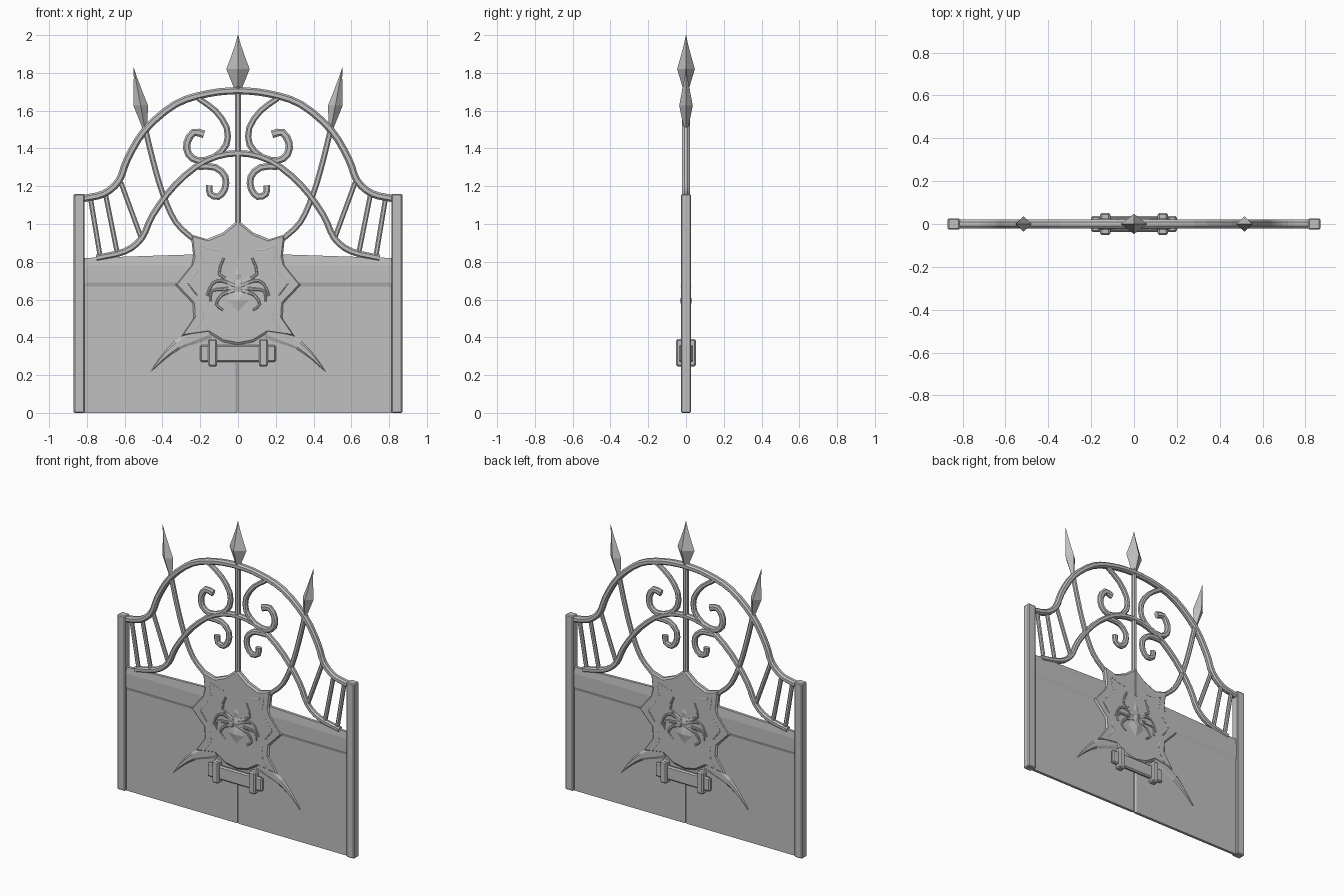
import bpy, bmesh
from mathutils import Vector

if "Cube" in bpy.data.objects:
    bpy.data.objects.remove(bpy.data.objects["Cube"], do_unlink=True)

iron = bpy.data.materials.new("grey iron")
iron.use_nodes = True
GREY = (0.53, 0.53, 0.53, 1)
iron.diffuse_color = GREY
iron.node_tree.nodes["Principled BSDF"].inputs["Base Color"].default_value = GREY


def finish(name, bm):
    bmesh.ops.recalc_face_normals(bm, faces=bm.faces)
    mesh = bpy.data.meshes.new(name)
    bm.to_mesh(mesh)
    bm.free()
    mesh.materials.append(iron)
    obj = bpy.data.objects.new(name, mesh)
    bpy.context.collection.objects.link(obj)
    return obj


def loft(name, rings):
    """Skin a list of equal vertex rings and cap both ends."""
    bm = bmesh.new()
    vs = [[bm.verts.new(p) for p in ring] for ring in rings]
    n = len(vs[0])
    for a, b in zip(vs, vs[1:]):
        for i in range(n):
            j = (i + 1) % n
            bm.faces.new((a[i], a[j], b[j], b[i]))
    bm.faces.new(vs[0])
    bm.faces.new(vs[-1])
    return finish(name, bm)


def box(name, x0, x1, y0, y1, z0, z1, bevel=0.0):
    rings = [[(x0, y0, z), (x1, y0, z), (x1, y1, z), (x0, y1, z)] for z in (z0, z1)]
    obj = loft(name, rings)
    if bevel:
        mod = obj.modifiers.new("bevel", "BEVEL")
        mod.width, mod.segments = bevel, 1
    return obj


def slab(name, outline, depth, chamfer=1.0):
    """Flat plate with an outline in x-z and slightly shrunken faces."""
    cx = sum(p[0] for p in outline) / len(outline)
    cz = sum(p[1] for p in outline) / len(outline)
    rings = []
    for y, k in ((-depth, chamfer), (-depth * 0.5, 1), (depth * 0.5, 1), (depth, chamfer)):
        rings.append([(cx + (x - cx) * k, y, cz + (z - cz) * k) for x, z in outline])
    return loft(name, rings)


def spline(points, steps):
    """Catmull-Rom resampling."""
    p = [Vector(q) for q in points]
    p = [2 * p[0] - p[1]] + p + [2 * p[-1] - p[-2]]
    out = []
    for a, b, c, d in zip(p, p[1:], p[2:], p[3:]):
        for i in range(steps):
            t = i / steps
            out.append(0.5 * (2 * b + (c - a) * t + (2 * a - 5 * b + 4 * c - d) * t * t
                              + (3 * b - a - 3 * c + d) * t ** 3))
    return out + [p[-2]]


def sweep(name, points, w0, w1, depth, steps=1, y=0.0):
    """Chamfered iron bar along an x-z path, tapering from w0 to w1."""
    path = spline(points, steps)
    section = [(1, -.45), (.5, -1), (-.5, -1), (-1, -.45), (-1, .45), (-.5, 1), (.5, 1), (1, .45)]
    rings = []
    for i, p in enumerate(path):
        t = (path[min(i + 1, len(path) - 1)] - path[max(i - 1, 0)]).normalized()
        f = i / (len(path) - 1)
        w = w0 + (w1 - w0) * f
        rings.append([(p.x - t.y * w * u, y + depth * v, p.y + t.x * w * u) for u, v in section])
    return loft(name, rings)


def spear(name, base, tip, half, depth):
    """Four-sided spear head with a narrow neck."""
    a, b = Vector(base), Vector(tip)
    rings = []
    for f, k in ((0, .28), (.12, .4), (.42, 1), (.62, .62), (.85, .22), (1, .02)):
        c = a.lerp(b, f)
        rings.append([(c.x + half * k * u, depth * k * v, c.y)
                      for u, v in ((1, 0), (0, 1), (-1, 0), (0, -1))])
    return loft(name, rings)


def flip(points, s):
    return [(x * s, z) for x, z in points]


def whole(half):
    return half + [(-x, z) for x, z in half[-2::-1]]


SIDES = (("left", 1), ("right", -1))
FACES = (("front", -1), ("back", 1))

# Arched rails, listed from the post to the crown
outer = [(-.82, 1.135), (-.71, 1.16), (-.63, 1.23), (-.585, 1.345), (-.49, 1.5),
         (-.33, 1.635), (-.16, 1.69), (0, 1.705)]
inner = [(-.75, .82), (-.6, .855), (-.51, .925), (-.45, 1.05), (-.33, 1.21),
         (-.17, 1.335), (0, 1.375)]
sweep("outer_arch", whole(outer), .019, .019, .02, 3)
sweep("inner_arch", whole(inner), .017, .017, .017, 3)

# Centre bar and spear
sweep("centre_bar", [(0, .98), (0, 1.74)], .016, .016, .015)
spear("centre_spear", (0, 1.69), (0, 2), .062, .047)

# Path shapes for the scrolls, stems and the spokes beside the posts
stem = [(.23, .915), (.33, 1.01), (.4, 1.165), (.45, 1.335), (.49, 1.5)]
upper_scroll = [(.21, 1.665), (.12, 1.6), (.06, 1.51), (.062, 1.42), (.125, 1.355),
                (.21, 1.335), (.262, 1.37), (.27, 1.43), (.235, 1.485), (.18, 1.475)]
lower_scroll = [(.21, 1.305), (.12, 1.3), (.068, 1.25), (.07, 1.185), (.105, 1.145),
                (.148, 1.16), (.152, 1.205)]
spokes = [[(.78, 1.13), (.73, .83)], [(.7, 1.15), (.64, .85)], [(.62, 1.22), (.51, .92)]]
horn = [(.16, .44), (.24, .4), (.32, .36), (.4, .29), (.465, .215)]

for side, s in SIDES:
    x0, x1 = sorted((s * .812, s * .87))
    box(side + "_post", x0, x1, -.026, .026, 0, 1.16, .006)
    sweep(side + "_stem", flip(stem, s), .015, .015, .014, 3)
    spear(side + "_spear", (s * .488, 1.48), (s * .553, 1.83), .039, .036)
    sweep(side + "_upper_scroll", flip(upper_scroll, s), .015, .021, .015, 2)
    sweep(side + "_lower_scroll", flip(lower_scroll, s), .018, .018, .014, 2)
    for i, spoke in enumerate(spokes):
        sweep(f"{side}_spoke_{i}", flip(spoke, s), .013, .013, .011)
    # Door leaf, chamfered along the centre gap
    rings = [[(s * .815, -.009, z), (s * .012, -.009, z), (s * .002, -.003, z),
              (s * .002, .003, z), (s * .012, .009, z), (s * .815, .009, z)] for z in (0, .8)]
    loft(side + "_leaf", rings)
    # Top rail with a sloped upper edge, and the thin moulding below it
    rings = []
    for x, top in ((.815, .82), (.2, .84)):
        rings.append([(s * x, -.015, .69), (s * x, -.015, .78), (s * x, -.009, top),
                      (s * x, .009, top), (s * x, .015, .78), (s * x, .015, .69),
                      (s * x, .009, .67), (s * x, -.009, .67)])
    loft(side + "_top_rail", rings)
    sweep(side + "_web_horn", flip(horn, s), .055, .001, .016, 2)

# Web-shaped plaque in the middle
web = [(0, 1.02), (.08, .955), (.165, .92), (.25, .945), (.237, .83), (.25, .785), (.335, .68),
       (.24, .58), (.235, .5), (.3, .405), (.16, .425), (.08, .375)]
outline = web + [(0, .36)] + [(-x, z) for x, z in web[:0:-1]]
slab("web_plaque", outline, .019, .96)

# Spider relief and web threads, on both faces
legs = [[(.02, .69), (.1, .735), (.075, .82)],
        [(.02, .675), (.085, .7), (.135, .685), (.165, .62)],
        [(.02, .66), (.08, .655), (.14, .645), (.145, .59)],
        [(.02, .65), (.085, .625), (.115, .575), (.08, .545)]]
threads = [[(.09, .86), (.14, .865), (.2, .885)], [(.2, .87), (.185, .8)],
           [(.21, .755), (.265, .685), (.215, .62)], [(.19, .56), (.185, .5), (.23, .43)]]


def gem(name, z0, zm, z1, half, y, depth):
    """Faceted body part, raised from the plaque."""
    bm = bmesh.new()
    ring = [bm.verts.new((x, y, z)) for x, z in
            ((0, z0), (half, zm), (half * .55, z1), (-half * .55, z1), (-half, zm))]
    peak = bm.verts.new((0, y + depth, zm))
    for i in range(5):
        bm.faces.new((ring[i], ring[(i + 1) % 5], peak))
    bm.faces.new(ring)
    return finish(name, bm)


for face, f in FACES:
    gem(face + "_spider_abdomen", .53, .595, .65, .065, f * .018, f * .013)
    gem(face + "_spider_thorax", .625, .67, .71, .04, f * .018, f * .01)
    gem(face + "_spider_head", .775, .735, .7, .024, f * .018, f * .007)
    sweep(face + "_plaque_ridge", [(0, .82), (0, 1.01)], .006, .006, .003, y=f * .019)
    for side, s in SIDES:
        for i, leg in enumerate(legs):
            sweep(f"{face}_{side}_spider_leg_{i}", flip(leg, s), .01, .006, .006, 2, f * .019)
        for i, thread in enumerate(threads):
            sweep(f"{face}_{side}_thread_{i}", flip(thread, s), .004, .003, .002, y=f * .019)
    # Latch bar
    y0, y1 = sorted((f * .012, f * .038))
    box(face + "_latch_bar", -.2, .2, y0, y1, .27, .36, .008)

# Latch brackets wrapping around both faces
for side, s in SIDES:
    x0, x1 = sorted((s * .11, s * .158))
    for face, f in FACES:
        y0, y1 = sorted((f * .005, f * .052))
        box(f"{side}_{face}_latch_bracket", x0, x1, y0, y1, .245, .39, .008)
